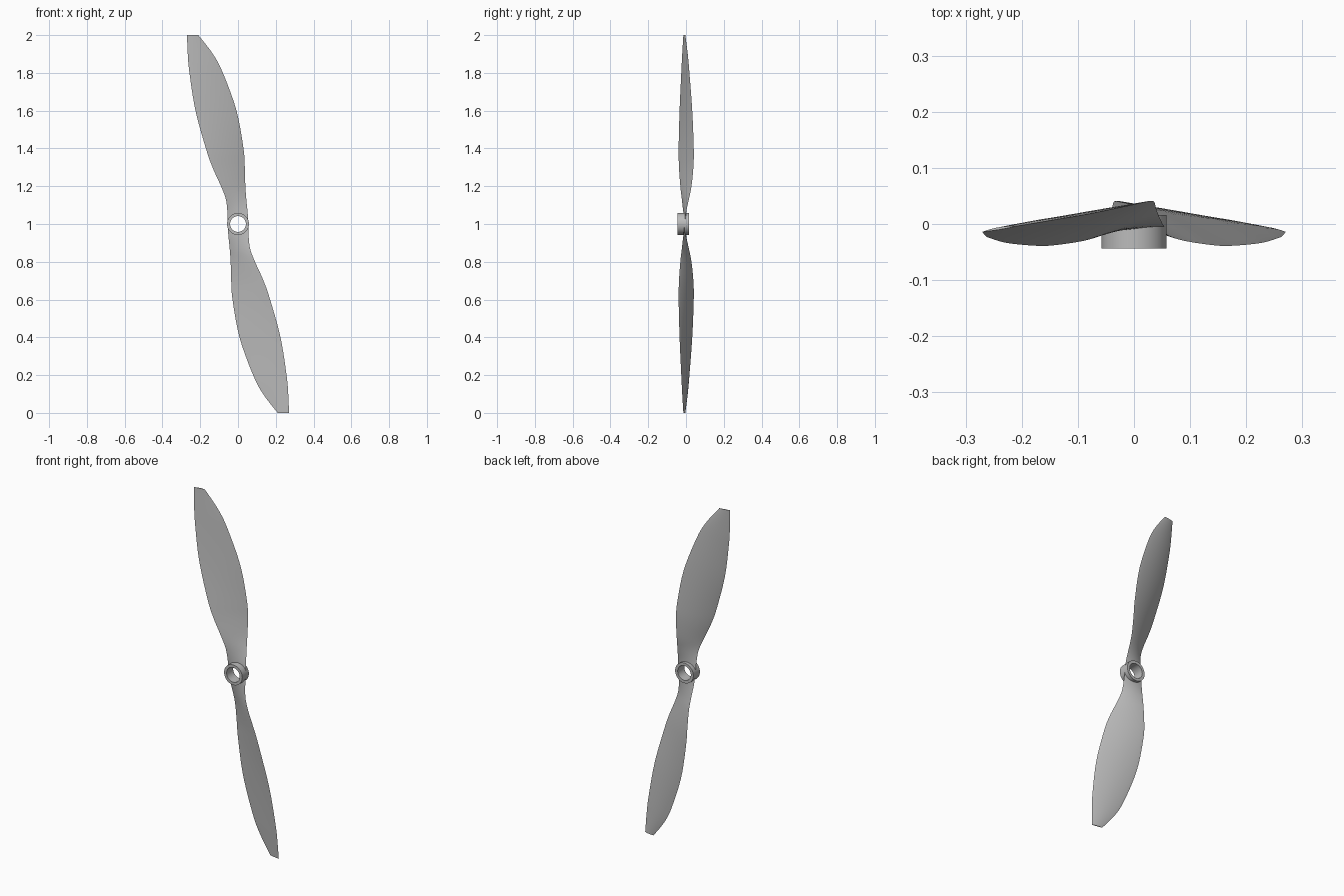
import bpy, bmesh, math
from mathutils import Vector

cube = bpy.data.objects.get("Cube")
if cube:
    bpy.data.objects.remove(cube, do_unlink=True)

grey = bpy.data.materials.new("plain_grey")
grey.use_nodes = True
grey.diffuse_color = (0.5, 0.5, 0.5, 1)
grey.node_tree.nodes["Principled BSDF"].inputs["Base Color"].default_value = (0.5, 0.5, 0.5, 1)


def finish(bm, name):
    bmesh.ops.recalc_face_normals(bm, faces=bm.faces)
    mesh = bpy.data.meshes.new(name)
    bm.to_mesh(mesh)
    bm.free()
    mesh.materials.append(grey)
    obj = bpy.data.objects.new(name, mesh)
    bpy.context.collection.objects.link(obj)
    return obj


def smooth(obj):
    bpy.ops.object.select_all(action='DESELECT')
    obj.select_set(True)
    bpy.context.view_layer.objects.active = obj
    bpy.ops.object.shade_smooth_by_angle(angle=math.radians(35))


def loft(bm, rings, closed):
    loops = [[bm.verts.new(p) for p in ring] for ring in rings]
    n = len(loops[0])
    pairs = list(zip(loops, loops[1:]))
    if closed:
        pairs.append((loops[-1], loops[0]))
    for a, b in pairs:
        for i in range(n):
            j = (i + 1) % n
            bm.faces.new((a[i], a[j], b[j], b[i]))
    if not closed:
        bm.faces.new(loops[0])
        bm.faces.new(loops[-1])


def ring(radius, y, count=48):
    return [(radius * math.cos(math.tau * i / count), y,
             1 + radius * math.sin(math.tau * i / count)) for i in range(count)]


# Blade stations from tip to hub: height, left edge x y, right edge x y
half = [
    (2.0, -0.27, -0.014, -0.21, -0.004),
    (1.9, -0.266, -0.02, -0.133, 0.009),
    (1.8, -0.257, -0.025, -0.08, 0.018),
    (1.6, -0.225, -0.034, -0.008, 0.033),
    (1.4, -0.17, -0.039, 0.029, 0.041),
    (1.3, -0.135, -0.037, 0.036, 0.039),
    (1.2, -0.09, -0.03, 0.039, 0.029),
    (1.13, -0.064, -0.022, 0.044, 0.015),
    (1.06, -0.056, -0.014, 0.051, 0.0),
    (1.0, -0.055, -0.007, 0.055, -0.007),
]
stations = [Vector(r) for r in half]
# The lower blade is the upper one turned half way round the hub
for z, lx, ly, rx, ry in reversed(half[:-1]):
    stations.append(Vector((2 - z, -rx, ry, -lx, ly)))


def spline(a, b, c, d, t):
    return 0.5 * (2 * b + (c - a) * t + (2 * a - 5 * b + 4 * c - d) * t * t
                  + (3 * b - a - 3 * c + d) * t ** 3)


def section(row, steps=12):
    z, lx, ly, rx, ry = row
    left, right = Vector((lx, ly)), Vector((rx, ry))
    chord = right - left
    normal = Vector((-chord.y, chord.x))
    points = []
    for side, bulge in ((1, 0.055), (-1, -0.018)):
        for i in range(steps):
            u = 0.5 - 0.5 * math.cos(math.pi * i / steps)
            if side < 0:
                u = 1 - u
            p = left + chord * u + normal * bulge * math.sin(math.pi * u) ** 0.8
            points.append((p.x, p.y, z))
    return points


# Twisted blades, lofted in one piece through the hub
rows = []
last = len(stations) - 1
for k in range(last):
    four = [stations[min(max(k + o, 0), last)] for o in (-1, 0, 1, 2)]
    rows += [spline(*four, s / 5) for s in range(5)]
rows.append(stations[-1])
bm = bmesh.new()
loft(bm, [section(r) for r in rows], False)
blades = finish(bm, "blades")

# Shaft hole through the blade root
bm = bmesh.new()
loft(bm, [ring(0.043, -0.2), ring(0.043, 0.2)], False)
cutter = finish(bm, "shaft_hole_cutter")
cutter.hide_render = True
cutter.hide_viewport = True
cut = blades.modifiers.new("shaft_hole", 'BOOLEAN')
cut.operation = 'DIFFERENCE'
cut.solver = 'EXACT'
cut.object = cutter
smooth(blades)

# Hub collar
bm = bmesh.new()
loft(bm, [ring(0.058, -0.044), ring(0.058, 0.016),
          ring(0.042, 0.016), ring(0.042, -0.044)], True)
smooth(finish(bm, "hub_collar"))
